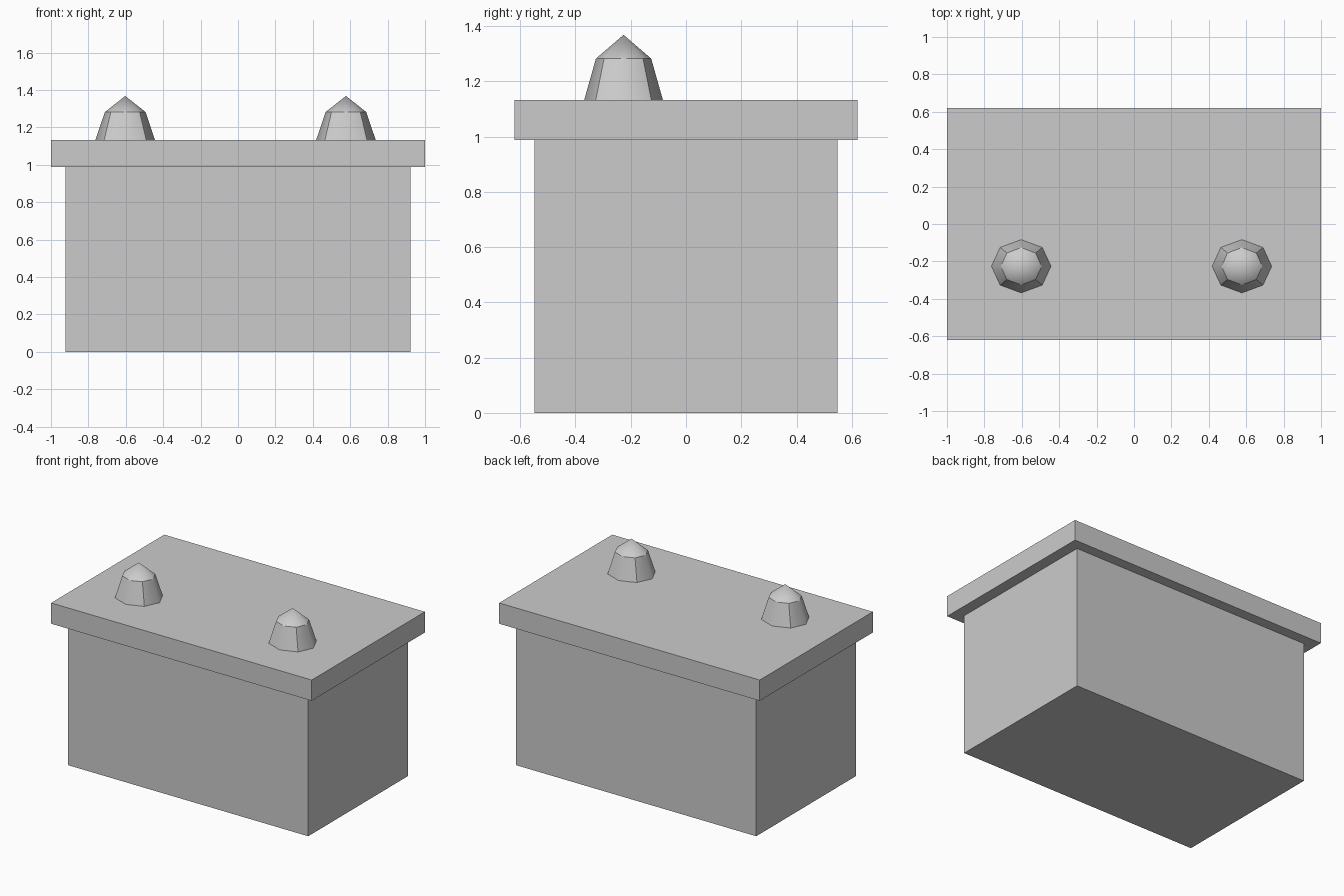
import bpy
import bmesh
from math import cos, sin, tau

cube = bpy.data.objects.get("Cube")
if cube:
    bpy.data.objects.remove(cube, do_unlink=True)

# Single plain grey
grey = bpy.data.materials.new("light_grey")
grey.use_nodes = True
colour = (0.6, 0.6, 0.6, 1)
grey.diffuse_color = colour
grey.node_tree.nodes["Principled BSDF"].inputs["Base Color"].default_value = colour


def finish(name, bm):
    bmesh.ops.recalc_face_normals(bm, faces=bm.faces)
    mesh = bpy.data.meshes.new(name)
    bm.to_mesh(mesh)
    bm.free()
    mesh.materials.append(grey)
    obj = bpy.data.objects.new(name, mesh)
    bpy.context.collection.objects.link(obj)
    return obj


def box(name, width, depth, bottom, top):
    bm = bmesh.new()
    bmesh.ops.create_cube(bm, size=1)
    bmesh.ops.scale(bm, vec=(width, depth, top - bottom), verts=bm.verts)
    bmesh.ops.translate(bm, vec=(0, 0, (top + bottom) / 2), verts=bm.verts)
    return finish(name, bm)


def terminal(name, x, y, sides=8):
    """Tapered eight-sided post with a pointed cap."""
    bm = bmesh.new()
    rings = []
    for rx, ry, z in ((0.16, 0.143, 1.13), (0.109, 0.1, 1.282)):
        rings.append([bm.verts.new((x + rx * cos(tau * i / sides),
                                    y + ry * sin(tau * i / sides), z))
                      for i in range(sides)])
    base, shoulder = rings
    tip = bm.verts.new((x, y, 1.368))
    bm.faces.new(base)
    for i in range(sides):
        j = (i + 1) % sides
        bm.faces.new((base[i], base[j], shoulder[j], shoulder[i])).smooth = True
        bm.faces.new((shoulder[i], shoulder[j], tip)).smooth = True
        # Crisp rims and diagonal corners, soft elsewhere
        for ring in rings:
            bm.edges.get((ring[i], ring[j])).smooth = False
        if i % 2:
            bm.edges.get((base[i], shoulder[i])).smooth = False
    return finish(name, bm)


# Case and overhanging lid
box("case", 1.845, 1.095, 0, 0.99)
box("lid", 2, 1.24, 0.988, 1.132)

# Two posts near the front edge
terminal("right_terminal", -0.603, -0.226)
terminal("left_terminal", 0.577, -0.226)
